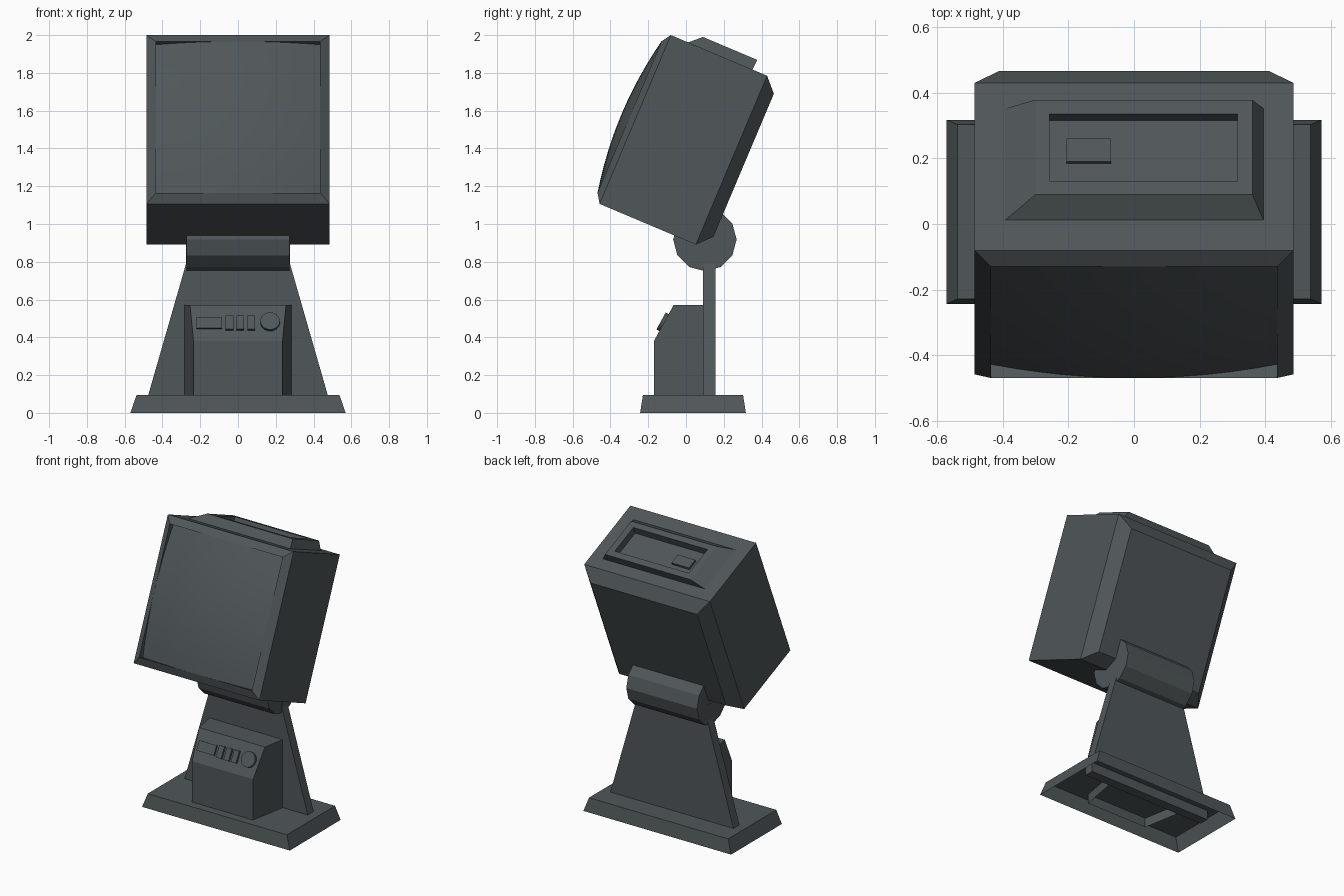
import bpy, bmesh, math
from mathutils import Matrix, Vector

if "Cube" in bpy.data.objects:
    bpy.data.objects.remove(bpy.data.objects["Cube"])

mat = bpy.data.materials.new("dark_slate")
mat.diffuse_color = (0.08, 0.095, 0.1, 1)
mat.use_nodes = True
mat.node_tree.nodes["Principled BSDF"].inputs["Base Color"].default_value = mat.diffuse_color


def finish(name, bm, matrix=None):
    bmesh.ops.recalc_face_normals(bm, faces=bm.faces)
    me = bpy.data.meshes.new(name)
    bm.to_mesh(me)
    bm.free()
    me.materials.append(mat)
    ob = bpy.data.objects.new(name, me)
    ob.matrix_world = matrix or Matrix()
    bpy.context.collection.objects.link(ob)
    return ob


def loft(name, rings, cap_start=False, cap_end=True, matrix=None):
    """Skin a row of matching closed rings."""
    bm = bmesh.new()
    rows = [[bm.verts.new(p) for p in r] for r in rings]
    n = len(rows[0])
    for a, b in zip(rows, rows[1:]):
        for i in range(n):
            j = (i + 1) % n
            bm.faces.new((a[i], a[j], b[j], b[i]))
    if cap_start:
        bm.faces.new(rows[0])
    if cap_end:
        bm.faces.new(rows[-1])
    return finish(name, bm, matrix)


def rect(x0, x1, y0, y1, z):
    return [(x0, y0, z), (x1, y0, z), (x1, y1, z), (x0, y1, z)]


def block(name, x0, x1, y0, y1, z0, z1, matrix=None):
    return loft(name, [rect(x0, x1, y0, y1, z0), rect(x0, x1, y0, y1, z1)], True, True, matrix)


def disc(r, n, x=0, y=0, z=0):
    return [(x + r * math.cos(2 * math.pi * i / n), y + r * math.sin(2 * math.pi * i / n), z)
            for i in range(n)]


# Base: hollow tray with sloped sides
loft("base", [rect(-.57, .57, -.243, .317, 0), rect(-.537, .537, -.228, .302, .095)])

# Upright tapered plate, reaching a little into the base and the hinge
outline = [(.475, .03), (.475, .095), (.275, .79), (.275, .9)]
outline += [(-x, z) for x, z in reversed(outline)]
loft("upright_plate", [[(x, y, z) for x, z in outline] for y in (.09, .155)], True, True)

# Control box: side profile, narrower towards the front, open underneath
profile = [(.09, .03), (.09, .57), (-.066, .57), (-.17, .38), (-.17, .03)]
bm = bmesh.new()
sides = [[bm.verts.new((s * (.282 - .18 * (.09 - y)), y, z)) for y, z in profile] for s in (-1, 1)]
for side in sides:
    bm.faces.new(side)
for i in range(len(profile) - 1):
    bm.faces.new((sides[0][i], sides[0][i + 1], sides[1][i + 1], sides[1][i]))
finish("control_box", bm)

# Controls on the sloped face; local y runs up the slope, z points outward
slope = Matrix.Translation((0, -.17, .38)) @ Matrix.Rotation(math.atan2(.19, .104), 4, 'X')
block("display_button", -.22, -.085, .073, .14, -.01, .012, slope)
for i, x in enumerate((-.065, -.007, .05)):
    block(f"key_{i + 1}", x, x + .04, .065, .147, -.01, .016, slope)
loft("knob", [disc(.052, 14, .17, .112, -.01), disc(.052, 14, .17, .112, .018)], True, True, slope)

# Hinge barrel: twelve-sided
barrel = disc(.168, 12)
loft("hinge_barrel", [[(x, .1 + a, .918 + b) for a, b, _ in barrel] for x in (-.273, .273)], True, True)

# Tilted head; local y = depth, local z = up, origin on the front top edge
head = Matrix.Translation((0, -.08, 2.0)) @ Matrix.Rotation(math.radians(-22.9), 4, 'X')
C = -.485


def square(s, h):
    return [(-h, s, C - h), (h, s, C - h), (h, s, C + h), (-h, s, C + h)]


loft("monitor_housing", [square(.02, .435), square(-.033, .435), square(0, .485),
                         square(.553, .485), square(.623, .411)], False, True, head)

# Bulging screen inside the bezel
bm = bmesh.new()
bmesh.ops.create_grid(bm, x_segments=12, y_segments=12, size=.435)
for v in bm.verts:
    x, t = v.co.x, v.co.y
    v.co = Vector((x, -.078 + .045 * (x * x + t * t) / .435 ** 2, C + t))
screen = finish("screen", bm, head)
if sum(p.normal.y for p in screen.data.polygons) > 0:
    screen.data.flip_normals()
screen.data.shade_smooth()

# Raised top panel with a sunken tray and a small latch
loft("top_panel", [rect(-.395, .395, .0975, .468, -.002), rect(-.30, .36, .16, .473, .057),
                   rect(-.257, .315, .204, .426, .057), rect(-.257, .315, .204, .426, .006)],
     False, True, head)
block("latch", -.205, -.07, .284, .36, .0, .022, head)
